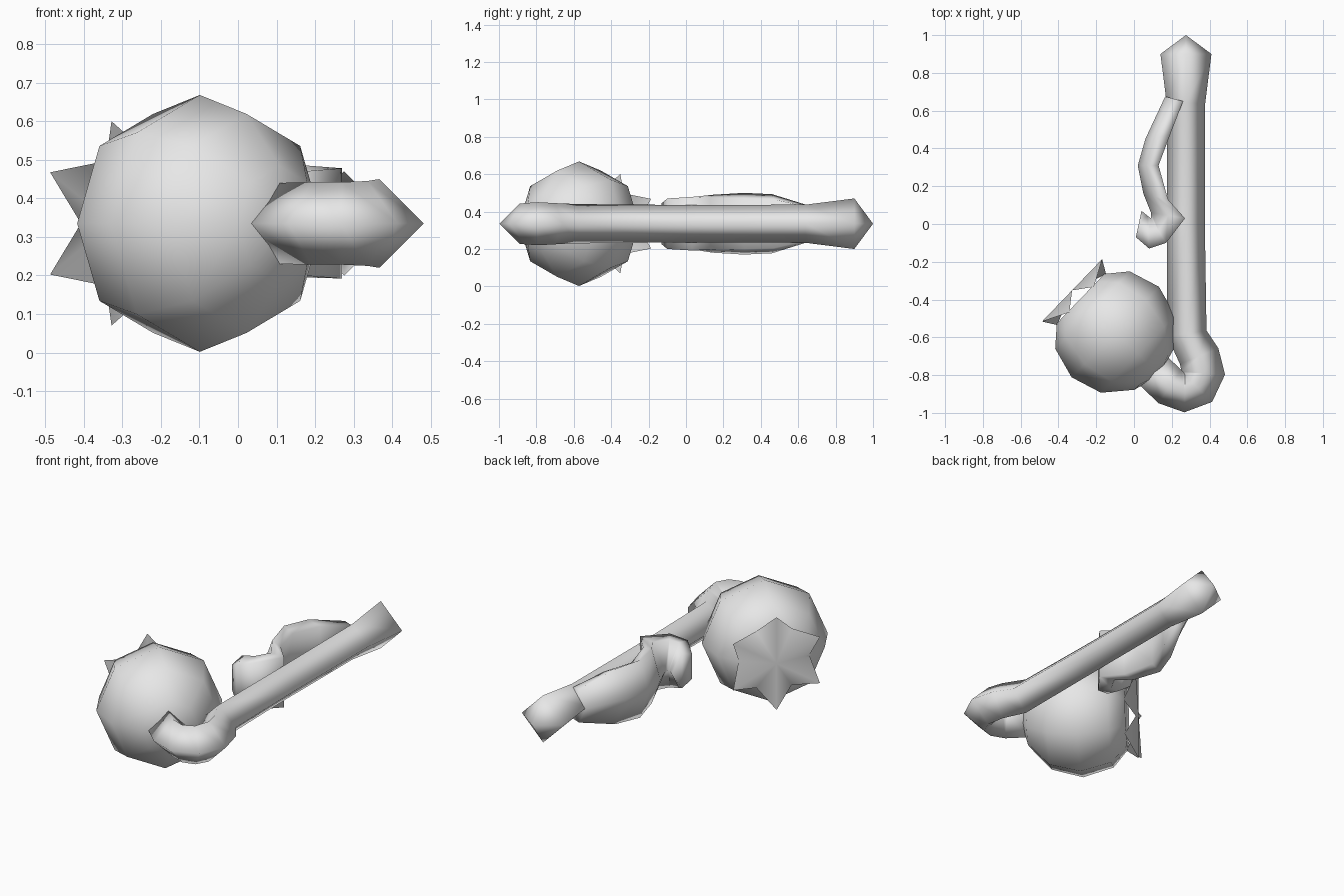
import bpy, bmesh, math
from mathutils import Vector

if "Cube" in bpy.data.objects:
    bpy.data.objects.remove(bpy.data.objects["Cube"])

MID = 0.335  # height of the symmetry plane
UP = Vector((0, 0, 1))
grey = bpy.data.materials.new("light_grey")
grey.diffuse_color = (0.8, 0.8, 0.8, 1)
grey.use_nodes = True
grey.node_tree.nodes["Principled BSDF"].inputs["Base Color"].default_value = grey.diffuse_color


def finish(name, bm, fix=True):
    if fix:
        bmesh.ops.recalc_face_normals(bm, faces=bm.faces)
    for f in bm.faces:
        f.smooth = True
    me = bpy.data.meshes.new(name)
    bm.to_mesh(me)
    bm.free()
    me.materials.append(grey)
    ob = bpy.data.objects.new(name, me)
    bpy.context.collection.objects.link(ob)
    return ob


def loft(name, rings, tip=None):
    """Skin equal rings; the far end is flat, the near end may be pointed."""
    bm = bmesh.new()
    n = len(rings[0])
    vs = [[bm.verts.new(p) for p in r] for r in rings]
    for a, b in zip(vs, vs[1:]):
        for i in range(n):
            j = (i + 1) % n
            bm.faces.new((a[i], a[j], b[j], b[i]))
    bm.faces.new(vs[-1])
    if tip:
        t = bm.verts.new(tip)
        for i in range(n):
            bm.faces.new((vs[0][i], vs[0][(i + 1) % n], t))
    else:
        bm.faces.new(vs[0])
    return finish(name, bm)


# Hooked shaft: diamond section along a path (x, y, radius)
path = [(0.275, 0.9, 0.135), (0.275, 0.64, 0.102), (0.275, 0, 0.1),
        (0.28, -0.58, 0.105), (0.345, -0.7, 0.11), (0.367, -0.79, 0.115),
        (0.335, -0.865, 0.11), (0.27, -0.89, 0.107), (0.19, -0.86, 0.107),
        (0.105, -0.78, 0.105)]
rings = []
for i, (x, y, r) in enumerate(path):
    a, b = path[max(i - 1, 0)], path[min(i + 1, len(path) - 1)]
    d = Vector((b[0] - a[0], b[1] - a[1], 0)).normalized()
    if i == 3:
        d = Vector((0.15, -1, 0)).normalized()
    side = Vector((-d.y, d.x, 0)) * r
    c = Vector((x, y, MID))
    rings.append([c + side, c + UP * r, c - side, c - UP * r])
loft("hooked_shaft", rings, (0.275, 1.0, MID))

# Curled strap: inner edge, outer edge, ridge half height, outer half height
strap = [(0.165, 0.675, 0.26, 0.65, 0.095, 0.09),
         (0.06, 0.45, 0.19, 0.47, 0.158, 0.13),
         (0.02, 0.31, 0.13, 0.31, 0.165, 0.135),
         (0.05, 0.16, 0.18, 0.13, 0.155, 0.14),
         (0.09, 0.06, 0.27, 0.03, 0.14, 0.143),
         (0.09, 0.03, 0.17, -0.1, 0.138, 0.135),
         (0.07, 0.045, 0.08, -0.13, 0.13, 0.11),
         (0.04, 0.07, 0.01, -0.07, 0.10, 0.07)]
rings = []
for x1, y1, x2, y2, h, k in strap:
    mx, my = (x1 + x2) / 2, (y1 + y2) / 2
    rings.append([(x1, y1, MID), (mx, my, MID + h), (x2, y2, MID + k),
                  (x2, y2, MID - k), (mx, my, MID - h)])
loft("curled_strap", rings)

# Ball with its axis turned towards the back left, blunt under the star
axis = Vector((-0.72, 0.694, 0)).normalized()
along = Vector((axis.y, -axis.x, 0))
ball_centre = Vector((-0.099, -0.572, MID))


def circle(offset, radius, n=8):
    c = ball_centre + axis * offset
    return [c + along * (radius * math.cos(i * math.tau / n))
            + UP * (radius * math.sin(i * math.tau / n)) for i in range(n)]


loft("ball", [circle(-0.285, 0.15), circle(-0.168, 0.284), circle(0, 0.333),
              circle(0.168, 0.284), circle(0.255, 0.182)],
     ball_centre - axis * 0.325)

# Six-pointed star cap with raised tips
bm = bmesh.new()
centre = ball_centre + axis * 0.318
hub = bm.verts.new(centre)
rim = []
for i in range(12):
    t = math.pi / 2 + i * math.pi / 6
    r, drop = (0.187, -0.07) if i % 2 else (0.265, 0.0)
    rim.append(bm.verts.new(centre + axis * drop + along * (r * math.cos(t))
                            + UP * (r * math.sin(t))))
for i in range(12):
    f = bm.faces.new((hub, rim[i], rim[(i + 1) % 12]))
    f.normal_update()
    if f.normal.dot(axis) < 0:
        f.normal_flip()
finish("star_cap", bm, fix=False)
